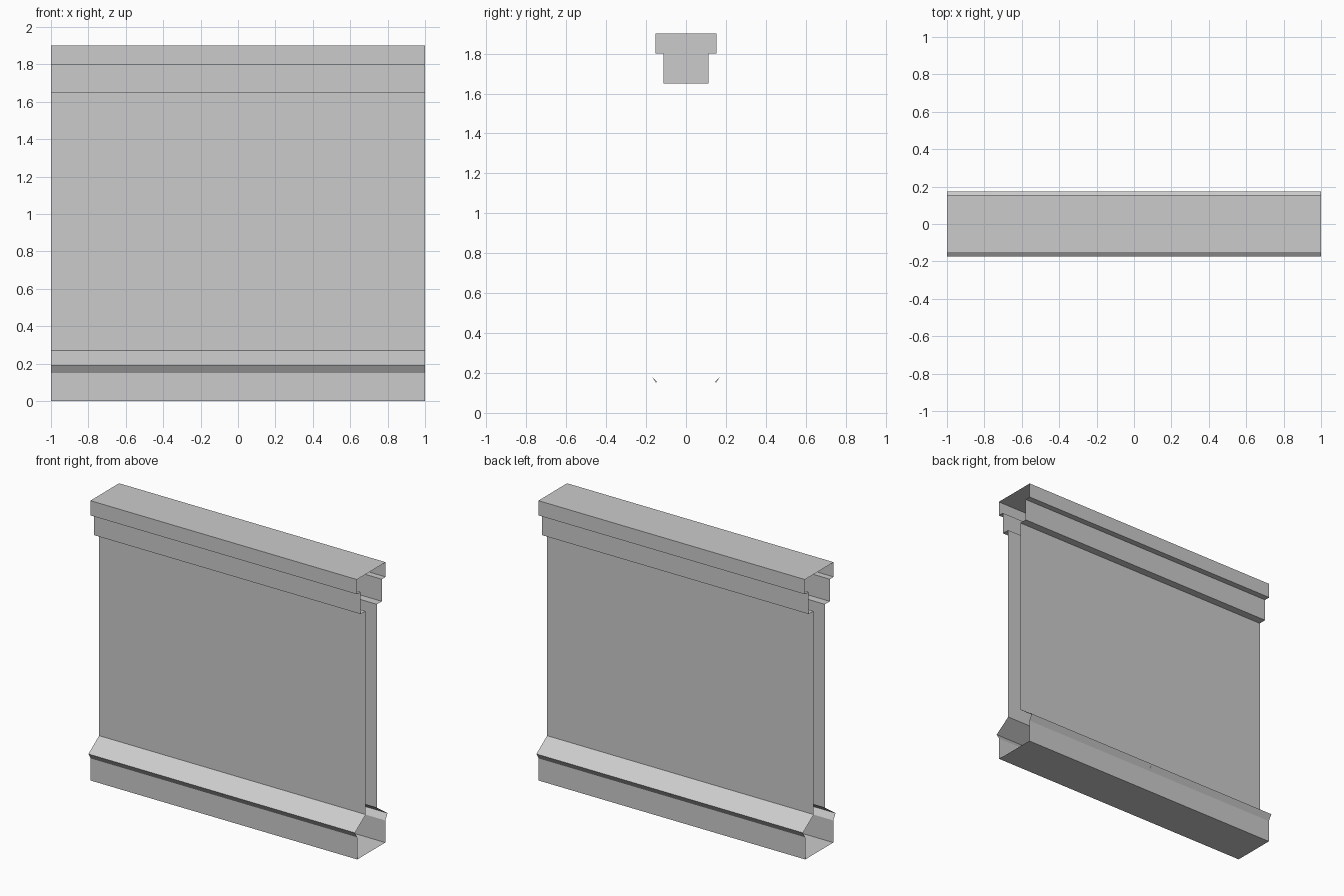
import bpy, bmesh

if "Cube" in bpy.data.objects:
    bpy.data.objects.remove(bpy.data.objects["Cube"])


def make(name, build):
    bm = bmesh.new()
    build(bm)
    me = bpy.data.meshes.new(name)
    bm.to_mesh(me)
    bm.free()
    ob = bpy.data.objects.new(name, me)
    bpy.context.collection.objects.link(ob)
    return ob


def strip(name, profile):
    """Open-ended strip: a (y, z) profile swept along x, mirrored front to back."""
    def build(bm):
        for s in (-1, 1):
            rows = [[bm.verts.new((s * x, s * y, z)) for x in (-1, 1)] for y, z in profile]
            for a, b in zip(rows, rows[1:]):
                bm.faces.new((a[0], a[1], b[1], b[0]))
        bmesh.ops.remove_doubles(bm, verts=bm.verts, dist=1e-5)
    return make(name, build)


def rib(name, outlines):
    """Flat cross pieces hidden halfway along the wall."""
    def build(bm):
        for pts in outlines:
            bm.faces.new([bm.verts.new((0, y, z)) for y, z in pts])
    return make(name, build)


# Profiles run from bottom to top, front half on the -y side
base_w, lip_w, wall_w, frieze_w, cap_w = -0.15, -0.175, -0.06, -0.113, -0.154

# Plinth with overhanging sloped sill
strip("base", [(0, 0), (-base_w, 0), (-base_w, 0.15),
               (-lip_w, 0.19), (-wall_w, 0.27)])
# Flat wall panels
strip("wall", [(-wall_w, 0.27), (-wall_w, 1.65)])
# Stepped coping, open at both ends
strip("coping", [(-wall_w, 1.65), (-frieze_w, 1.65), (-frieze_w, 1.80),
                 (-cap_w, 1.80), (-cap_w, 1.90), (0, 1.90)])

# Inner rib closing the coping section
half = [(0.113, 1.65), (0.113, 1.80), (0.154, 1.80), (0.154, 1.90)]
rib("coping_rib", [half + [(-y, z) for y, z in reversed(half)]])
# Small inner gussets under the sill lip
rib("sill_gussets", [[(s * 0.15, 0.15), (s * 0.17, 0.18), (s * 0.145, 0.157)]
                     for s in (-1, 1)])
